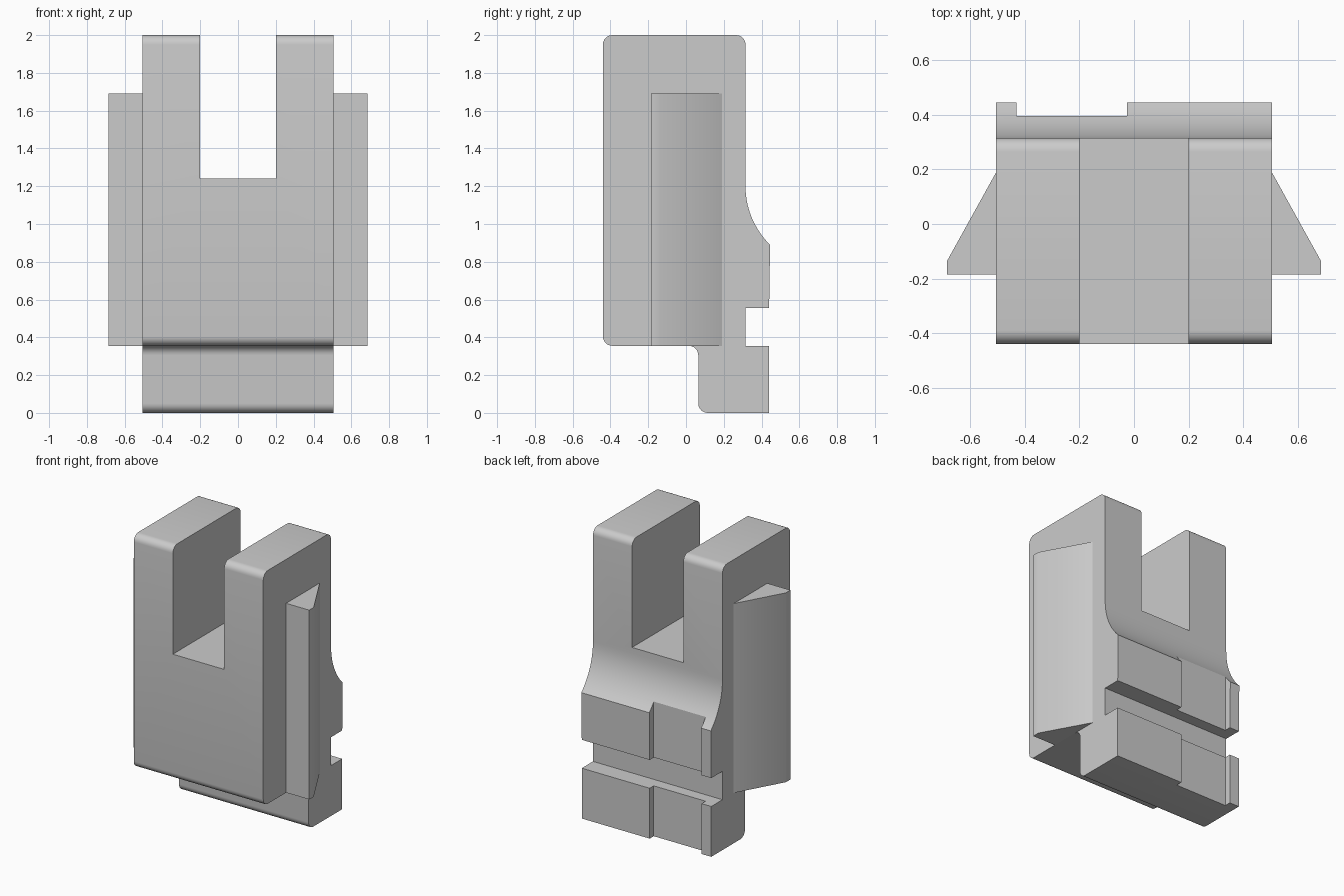
import bpy, bmesh
from math import radians, cos, sin
from mathutils import Vector

if "Cube" in bpy.data.objects:
    bpy.data.objects.remove(bpy.data.objects["Cube"], do_unlink=True)

grey = bpy.data.materials.new("plain grey")
grey.use_nodes = True
grey.diffuse_color = (0.6, 0.6, 0.6, 1)
grey.node_tree.nodes["Principled BSDF"].inputs["Base Color"].default_value = (0.6, 0.6, 0.6, 1)


def fillet(corner, start, end, r=0.05, steps=6):
    """Quarter round at a right-angled corner, from the start side to the end side."""
    c = Vector(corner)
    a, b = Vector(start) * r, Vector(end) * r
    centre = c + a + b
    turn = [radians(90 * i / steps) for i in range(steps + 1)]
    return [centre - b * cos(t) - a * sin(t) for t in turn]


def prism(name, outline, place, depth):
    """Extrude a 2D outline; place maps its points to 3D."""
    bm = bmesh.new()
    face = bm.faces.new([bm.verts.new(place(p)) for p in outline])
    moved = bmesh.ops.extrude_face_region(bm, geom=[face])["geom"]
    bmesh.ops.translate(bm, vec=depth, verts=[v for v in moved if isinstance(v, bmesh.types.BMVert)])
    bmesh.ops.recalc_face_normals(bm, faces=bm.faces)
    mesh = bpy.data.meshes.new(name)
    bm.to_mesh(mesh)
    bm.free()
    mesh.materials.append(grey)
    obj = bpy.data.objects.new(name, mesh)
    bpy.context.collection.objects.link(obj)
    return obj


def activate(obj):
    bpy.ops.object.select_all(action="DESELECT")
    obj.select_set(True)
    bpy.context.view_layer.objects.active = obj


def cut_box(target, low, high):
    """Remove an axis-aligned box from the target."""
    (x0, y0, z0), (x1, y1, z1) = low, high
    cutter = prism("cutter", [(x0, y0), (x1, y0), (x1, y1), (x0, y1)],
                   lambda p: (p[0], p[1], z0), (0, 0, z1 - z0))
    cutter.hide_render = True
    activate(target)
    mod = target.modifiers.new("cut", "BOOLEAN")
    mod.operation, mod.solver, mod.object = "DIFFERENCE", "EXACT", cutter
    bpy.ops.object.modifier_apply(modifier=mod.name)
    bpy.data.objects.remove(cutter, do_unlink=True)


# Body side profile (y, z): rounded block, concave back flare, grooved foot
half, front, back, rear, stem, ledge = 0.505, -0.44, 0.315, 0.44, 0.065, 0.355
up, down, fwd, aft = (0, 1), (0, -1), (-1, 0), (1, 0)
R = 0.435
flare = [(back + R - R * cos(t), 1.2 - R * sin(t))
         for t in (radians(45.5 * i / 10) for i in range(11))]
outline = (
    fillet((front, ledge), aft, up)
    + fillet((front, 2), down, aft)
    + fillet((back, 2), fwd, down)
    + flare
    + [(rear, 0.555), (back, 0.555), (back, ledge), (rear, ledge), (rear, 0)]
    + fillet((stem, 0), aft, up)
    + fillet((stem, ledge), down, fwd)
)
body = prism("body", outline, lambda p: (-half, p[0], p[1]), (2 * half, 0, 0))

# Top slot and shallow recess in the back
cut_box(body, (-0.2, -1, 1.24), (0.2, 1, 3))
cut_box(body, (-0.43, 0.395, -1), (-0.025, 1, 1.1))

# Tapered side rails
rail = [(half, -0.185), (0.685, -0.185), (0.685, -0.135), (half, 0.19)]
parts = [body]
for side, name in ((1, "left_rail"), (-1, "right_rail")):
    parts.append(prism(name, rail, lambda p: (side * p[0], p[1], ledge), (0, 0, 1.335)))

for obj in parts:
    activate(obj)
    bpy.ops.object.shade_smooth_by_angle(angle=radians(30))
